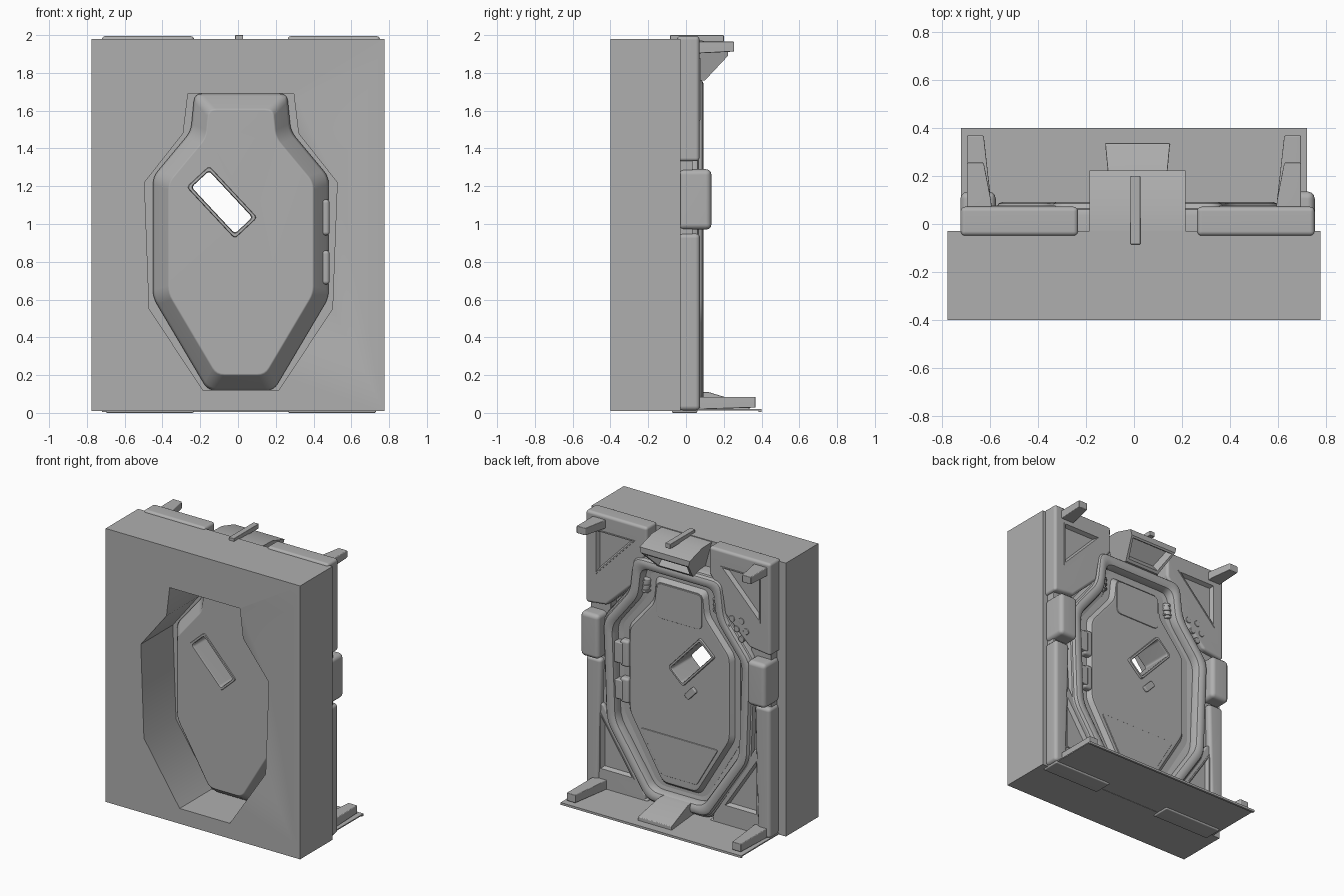
import bpy, bmesh, math
from mathutils import Vector, Matrix

if "Cube" in bpy.data.objects:
    bpy.data.objects.remove(bpy.data.objects["Cube"])

CX = 0.015  # centre line of the door and its fittings
GREY = bpy.data.materials.new("dark_grey")
GREY.diffuse_color = (0.43, 0.43, 0.43, 1)
GREY.use_nodes = True
GREY.node_tree.nodes["Principled BSDF"].inputs["Base Color"].default_value = GREY.diffuse_color


def activate(ob):
    bpy.ops.object.select_all(action='DESELECT')
    bpy.context.view_layer.objects.active = ob
    ob.select_set(True)


def finish(name, bm, bevel=0.0, segs=3):
    bmesh.ops.recalc_face_normals(bm, faces=bm.faces)
    me = bpy.data.meshes.new(name)
    bm.to_mesh(me)
    bm.free()
    me.materials.append(GREY)
    ob = bpy.data.objects.new(name, me)
    bpy.context.collection.objects.link(ob)
    activate(ob)
    if bevel:
        m = ob.modifiers.new("bevel", 'BEVEL')
        m.width, m.segments, m.limit_method = bevel, segs, 'ANGLE'
        bpy.ops.object.modifier_apply(modifier=m.name)
    bpy.ops.object.shade_smooth_by_angle(angle=math.radians(35))
    m = ob.modifiers.new("flat_faces", 'WEIGHTED_NORMAL')
    m.keep_sharp = True
    return ob


def loft(name, rings, loop=False, bevel=0.0):
    """Skin equal-sized rings of 3D points; cap the ends or close the loop."""
    bm = bmesh.new()
    vs = [[bm.verts.new(p) for p in r] for r in rings]
    n = len(rings[0])
    pairs = list(zip(vs, vs[1:])) + ([(vs[-1], vs[0])] if loop else [])
    for a, b in pairs:
        for i in range(n):
            bm.faces.new((a[i], a[(i + 1) % n], b[(i + 1) % n], b[i]))
    if not loop:
        bm.faces.new(vs[0])
        bm.faces.new(vs[-1])
    return finish(name, bm, bevel)


def at_y(pts, y):
    return [(x, y, z) for x, z in pts]


def prism(name, pts, y0, y1, bevel=0.0):
    return loft(name, [at_y(pts, y0), at_y(pts, y1)], bevel=bevel)


def box(name, x0, x1, y0, y1, z0, z1, bevel=0.0):
    return prism(name, [(x0, z0), (x1, z0), (x1, z1), (x0, z1)], y0, y1, bevel)


def cylinder(name, loc, r, depth, rot=(0, 0, 0), bevel=0.0):
    bm = bmesh.new()
    bmesh.ops.create_cone(bm, cap_ends=True, segments=20, radius1=r, radius2=r, depth=depth)
    ob = finish(name, bm, bevel)
    ob.location, ob.rotation_euler = loc, rot
    return ob


def cut(ob, cutter):
    m = ob.modifiers.new("cut", 'BOOLEAN')
    m.operation, m.solver, m.object = 'DIFFERENCE', 'EXACT', cutter
    activate(ob)
    bpy.ops.object.modifier_move_to_index(modifier=m.name, index=0)
    bpy.ops.object.modifier_apply(modifier=m.name)
    bpy.data.objects.remove(cutter)
    bpy.ops.object.shade_smooth_by_angle(angle=math.radians(35))


def mirrored(half):
    """Right-hand half outline, top to bottom -> full counter-clockwise outline."""
    return [(CX - x, z) for x, z in half] + [(CX + x, z) for x, z in reversed(half)]


def offset(pts, d):
    out = []
    for i, p in enumerate(pts):
        a, p, b = Vector(pts[i - 1]), Vector(p), Vector(pts[(i + 1) % len(pts)])
        e1, e2 = (p - a).normalized(), (b - p).normalized()
        n1, n2 = Vector((e1.y, -e1.x)), Vector((e2.y, -e2.x))
        out.append(tuple(p + (n1 + n2) * d / (1 + n1.dot(n2))))
    return out


def rounded(pts, r, segs=4):
    out = []
    for i, p in enumerate(pts):
        a, p, b = Vector(pts[i - 1]), Vector(p), Vector(pts[(i + 1) % len(pts)])
        s = p + (a - p).normalized() * min(r, 0.45 * (a - p).length)
        e = p + (b - p).normalized() * min(r, 0.45 * (b - p).length)
        for k in range(segs + 1):
            t = k / segs
            out.append(tuple(s * (1 - t) ** 2 + p * 2 * t * (1 - t) + e * t * t))
    return out


def rect(cx, cz, w, h, ang=0.0):
    rot = Matrix.Rotation(ang, 2)
    return [tuple(Vector((cx, cz)) + rot @ Vector((sx * w / 2, sz * h / 2)))
            for sx, sz in ((-1, -1), (1, -1), (1, 1), (-1, 1))]


def profile_rings(outline, profile, r):
    return [at_y(rounded(offset(outline, d), r), y) for d, y in profile]


# Wall block with the door opening cut through it
opening = mirrored([(0.28, 1.69), (0.305, 1.48), (0.51, 1.22), (0.485, 0.55), (0.2, 0.12)])
wall = box("wall_block", -0.775, 0.775, -0.4, -0.03, 0.01, 1.98)
cut(wall, prism("opening_cutter", opening, -0.5, 0.1))

# Rounded frame on the back, around the opening
loft("door_frame", profile_rings(opening, [
    (0.10, -0.035), (0.10, 0.035), (0.09, 0.06), (0.08, 0.065), (0.07, 0.085), (0.055, 0.092),
    (0.03, 0.092), (0.01, 0.08), (0.0, 0.055), (0.0, 0.025), (-0.065, 0.012), (-0.065, -0.035)],
    0.06), loop=True)

# Door leaf: raised front with wide chamfer, flat back with a small chamfer
leaf = mirrored([(0.245, 1.69), (0.265, 1.49), (0.465, 1.25), (0.465, 0.61), (0.175, 0.12)])
door = loft("door_leaf", profile_rings(leaf, [
    (-0.088, -0.165), (-0.078, -0.160), (-0.012, -0.07), (0.0, -0.05), (0.0, 0.02),
    (-0.045, 0.02), (-0.07, 0.05), (-0.085, 0.052)], 0.04))

# Slanted window through the leaf with a rim
WX, WZ, WA = -0.085, 1.115, math.radians(-47)
cut(door, prism("window_cutter", rect(WX, WZ, 0.35, 0.14, WA), -0.4, 0.3))
win = rect(WX, WZ, 0.336, 0.126, WA)
loft("window_rim", profile_rings(win, [
    (0.02, -0.16), (0.016, -0.172), (0.004, -0.172), (0.0, -0.16), (0.0, 0.055),
    (0.004, 0.066), (0.016, 0.066), (0.02, 0.05)], 0.02), loop=True)

# Plates and handle on the back of the leaf
prism("upper_door_plate", rounded(rect(CX, 1.49, 0.36, 0.25), 0.04), 0.04, 0.058, 0.004)
prism("lower_door_plate", rounded(mirrored([(0.31, 0.535), (0.14, 0.24)]), 0.02), 0.04, 0.058, 0.004)
prism("door_handle", rounded(rect(-0.08, 0.89, 0.10, 0.045, WA), 0.015), 0.04, 0.07, 0.006)

# Hinges on the right edge of the leaf
for z0, z1 in ((0.68, 0.86), (0.94, 1.13)):
    box("hinge_barrel", 0.415, 0.485, -0.095, 0.065, z0, z1, 0.018)
    box("hinge_plate", 0.46, 0.525, 0.0, 0.07, z0 + 0.02, z1 - 0.02, 0.008)

for s in (-1, 1):
    def side(pts):
        return [(CX + s * x, z) for x, z in pts]

    # Upper corner panel with triangular recess
    top = prism("upper_corner_panel", side([
        (0.737, 1.995), (0.247, 1.995), (0.247, 1.80), (0.35, 1.66), (0.37, 1.54),
        (0.57, 1.35), (0.737, 1.33)]), -0.05, 0.072, 0.02)
    cut(top, prism("recess_cutter", side([(0.36, 1.87), (0.65, 1.87), (0.65, 1.57)]), 0.045, 0.2))

    # Lower corner panel with triangular recess
    low = prism("lower_corner_panel", side([
        (0.70, 0.66), (0.60, 0.62), (0.27, 0.06), (0.27, 0.012), (0.70, 0.012)]),
        -0.04, 0.06, 0.012)
    cut(low, prism("recess_cutter", side([(0.62, 0.54), (0.62, 0.16), (0.37, 0.16)]), 0.035, 0.2))

    # Slim raised lips around the recesses
    for tri, y in (([(0.36, 1.87), (0.65, 1.87), (0.65, 1.57)], 0.072),
                   ([(0.62, 0.54), (0.62, 0.16), (0.37, 0.16)], 0.06)):
        tri = side(tri)
        area = sum(tri[i - 1][0] * tri[i][1] - tri[i][0] * tri[i - 1][1] for i in range(3))
        tri = tri if area > 0 else tri[::-1]
        loft("recess_lip", [at_y(offset(tri, d), y + h) for d, h in
                            ((0.01, -0.01), (0.008, 0.004), (0.0, 0.004), (-0.012, -0.025))], loop=True)

    # Side rail, latch housing, filler strip and foot of the lower panel
    prism("side_rail", side([(0.735, 0.95), (0.61, 0.95), (0.635, 0.012), (0.735, 0.012)]),
          -0.04, 0.075, 0.025)
    prism("latch_housing", side([(0.59, 0.97), (0.737, 0.97), (0.737, 1.29), (0.59, 1.29)]),
          -0.04, 0.135, 0.03)
    prism("side_strip", side([(0.56, 0.50), (0.72, 0.50), (0.72, 1.40), (0.56, 1.40)]),
          -0.04, 0.035, 0.005)
    prism("panel_foot", side([(0.25, 0.0), (0.715, 0.0), (0.715, 0.03), (0.25, 0.03)]),
          -0.075, 0.06, 0.008)

    # Tapered support arms, top and bottom
    for nm, reach, z0, z1 in (("upper_arm", 0.255, 1.905, 1.965), ("lower_arm", 0.368, 0.02, 0.085)):
        loft(nm, [[(s * x, y, z) for x, z in ((xi, a), (0.695, a), (0.695, z1), (xi, z1))]
                  for y, xi, a in ((0.0, 0.585, z0 - 0.005), (0.1, 0.595, z0),
                                   (reach, 0.625, z0 + 0.008))], bevel=0.005)

    # Small locking bolts beside the door head
    cylinder("lock_bolt", (CX + s * 0.285, 0.02, 1.56), 0.028, 0.11, (0, -s * 0.15, 0), 0.008)
    for k in range(3):
        cylinder("bolt_collar", (CX + s * 0.285, 0.02, 1.525 + 0.035 * k), 0.034, 0.012)

# Speaker dots on the upper left panel
for i in range(7):
    a, r = i * math.pi / 3, 0.075 if i else 0.0
    cylinder("speaker_dot", (-0.455 + r * math.cos(a), 0.067, 1.46 + r * math.sin(a)),
             0.022, 0.02, (math.pi / 2, 0, 0), 0.004)

# Hood above the door with a recessed sloping face
bm = bmesh.new()
section = [(-0.03, 1.975, 0.2), (0.08, 1.972, 0.2), (0.222, 1.93, 0.2),
           (0.222, 1.89, 0.19), (0.10, 1.76, 0.14), (-0.03, 1.76, 0.14)]
ends = [[bm.verts.new((CX + s * w, y, z)) for y, z, w in section] for s in (-1, 1)]
for e in ends:
    bm.faces.new(e)
faces = [bm.faces.new((ends[0][i - 1], ends[0][i], ends[1][i], ends[1][i - 1])) for i in range(6)]
bmesh.ops.recalc_face_normals(bm, faces=bm.faces)
bmesh.ops.inset_region(bm, faces=[faces[4]], thickness=0.025)
bmesh.ops.inset_region(bm, faces=[faces[4]], thickness=0.015, depth=-0.06)
finish("hood", bm)
box("hood_bar", -0.015, 0.027, -0.085, 0.2, 1.965, 2.0, 0.004)

# Sill plate, its lip and the centre step
box("sill_plate", -0.72, 0.72, -0.03, 0.39, 0.012, 0.02)
box("sill_lip", -0.72, 0.72, 0.385, 0.40, 0.004, 0.02)
loft("centre_step", [[(CX + sx * w, y, z) for sx, z in ((-1, 0.012), (1, 0.012), (1, h), (-1, h))]
                     for y, w, h in ((0.0, 0.105, 0.11), (0.12, 0.115, 0.11), (0.335, 0.135, 0.045))],
     bevel=0.004)
